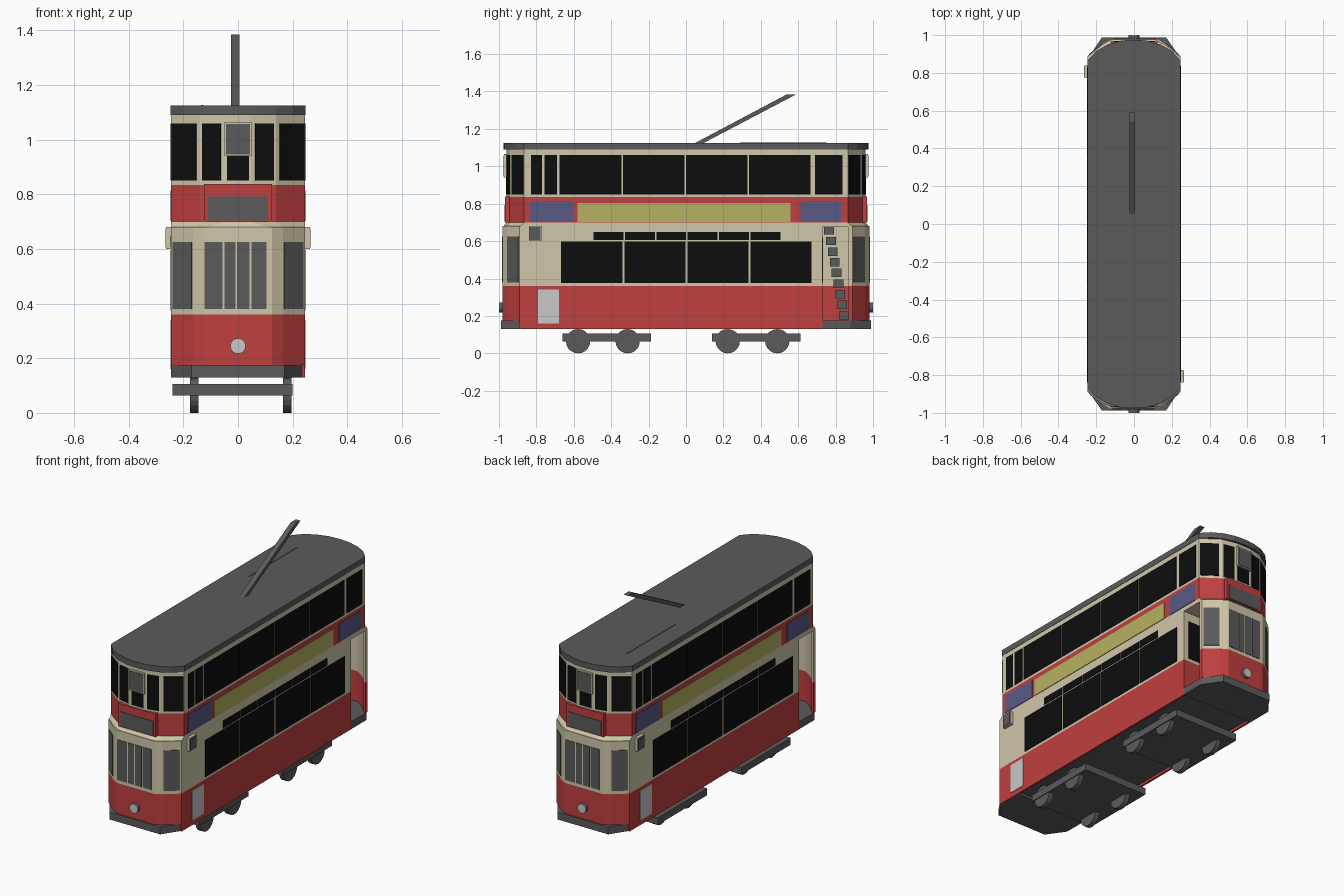
import bpy, bmesh, math
from mathutils import Vector, Matrix

cube = bpy.data.objects.get("Cube")
if cube:
    bpy.data.objects.remove(cube, do_unlink=True)


def material(name, r, g, b):
    m = bpy.data.materials.new(name)
    m.use_nodes = True
    m.diffuse_color = (r, g, b, 1)
    m.node_tree.nodes["Principled BSDF"].inputs["Base Color"].default_value = (r, g, b, 1)
    return m


RED = material("red_paint", .53, .05, .05)
CREAM = material("cream_paint", .63, .57, .40)
GREY = material("dark_grey", .105, .105, .105)
BLACK = material("black_glass", .004, .004, .004)
YELLOW = material("yellow_panel", .47, .44, .12)
BLUE = material("blue_panel", .10, .10, .24)
WHITE = material("pale_grey", .58, .58, .58)


def finish(name, bm, mat):
    bmesh.ops.recalc_face_normals(bm, faces=bm.faces)
    me = bpy.data.meshes.new(name)
    bm.to_mesh(me)
    bm.free()
    me.materials.append(mat)
    ob = bpy.data.objects.new(name, me)
    bpy.context.collection.objects.link(ob)
    return ob


def prism(name, plan, z0, z1, mat, top=None):
    """Vertical prism over a plan outline, optionally lofted to another outline."""
    bm = bmesh.new()
    lo = [bm.verts.new((x, y, z0)) for x, y in plan]
    hi = [bm.verts.new((x, y, z1)) for x, y in (top or plan)]
    n = len(lo)
    bm.faces.new(lo)
    bm.faces.new(hi)
    for i in range(n):
        j = (i + 1) % n
        bm.faces.new((lo[i], lo[j], hi[j], hi[i]))
    return finish(name, bm, mat)


def box(name, x0, x1, y0, y1, z0, z1, mat):
    return prism(name, [(x0, y0), (x1, y0), (x1, y1), (x0, y1)], z0, z1, mat)


def slab(name, p, q, z0, z1, mat, out=.003, inset=.002):
    """Upright plate on the plan line p-q, facing away from the centre."""
    p, q = Vector(p), Vector(q)
    d = (q - p).normalized()
    n = Vector((d.y, -d.x))
    if n.dot(p + q) < 0:
        n = -n
    return prism(name, [p - n * inset, q - n * inset, q + n * out, p + n * out], z0, z1, mat)


def cylinder(name, r, depth, loc, axis, mat, seg=20):
    bm = bmesh.new()
    bmesh.ops.create_cone(bm, cap_ends=True, segments=seg, radius1=r, radius2=r, depth=depth)
    rot = Matrix.Rotation(math.pi / 2, 4, axis)
    bmesh.ops.transform(bm, matrix=Matrix.Translation(loc) @ rot, verts=bm.verts)
    return finish(name, bm, mat)


def full_plan(half):
    """Closed outline from the +x half of one end, listed from side to middle."""
    end = half + [(-x, y) for x, y in reversed(half)]
    return end + [(-x, -y) for x, y in end]


W = .245
CAB = [(W, .89), (.165, .957), (.125, .98)]
UPPER = [(W, .865), (.14, .94), (.05, .96)]
ROOF = [(.247, .865), (.2, .915), (.14, .95), (.07, .97), (.02, .975)]

# Lower saloon, upper deck and roof
box("saloon_lower_panel", -W + .005, W - .005, -.73, .73, .15, .36, RED)
box("saloon_floor", -W + .006, W - .006, -.73, .73, .145, .16, GREY)
box("saloon_window_band", -W, W, -.73, .73, .36, .68, CREAM)
prism("canopy", full_plan(CAB), .675, .70, CREAM, full_plan(UPPER))
prism("upper_deck_panel", full_plan(UPPER), .70, .835, RED)
prism("upper_deck_window_band", full_plan(UPPER), .835, 1.09, CREAM)
prism("roof", full_plan(ROOF), 1.09, 1.125, GREY)
box("roof_strip", -.133, -.127, .29, .75, 1.124, 1.128, GREY)


# Everything below repeats, turned half a circle about the middle
for s in (1, -1):
    def P(x, y):
        return (s * x, s * y)

    def side(name, y0, y1, z0, z1, mat, out=.003):
        slab(name, P(W, y0), P(W, y1), z0, z1, mat, out)

    def end(name, x0, x1, y, z0, z1, mat, out=.003, inset=.002):
        slab(name, P(x0, y), P(x1, y), z0, z1, mat, out, inset)

    # Side skirt, stair wall and platform
    slab("side_skirt", P(W, -.89), P(W, .73), .13, .36, RED, 0, .012)
    slab("stair_wall", P(W, -.89), P(W, -.73), .36, .68, CREAM, 0, .012)
    base = [(W, .73), (W, .88), (.17, .988), (-.17, .988), (-W + .004, .88), (-W + .004, .73)]
    prism("end_platform", [P(x, y) for x, y in base], .13, .175, GREY)

    # Thin cab walls with grey panes
    ring = CAB + [(-x, y) for x, y in reversed(CAB)]
    for a, b in zip(ring, ring[1:]):
        slab("cab_lower_wall", P(*a), P(*b), .175, .36, RED, 0, .012)
        slab("cab_upper_wall", P(*a), P(*b), .36, .68, CREAM, 0, .012)
    slab("door_post_lower", P(W, .87), P(W, .89), .175, .36, RED, 0, .012)
    slab("door_post_upper", P(W, .87), P(W, .89), .36, .68, CREAM, 0, .012)
    for m in (1, -1):
        a, b = Vector(P(m * CAB[0][0], CAB[0][1])), Vector(P(m * CAB[1][0], CAB[1][1]))
        slab("cab_corner_pane", a.lerp(b, .08), a.lerp(b, .95), .38, .625, GREY)
    for x0, x1 in ((.057, .123), (.01, .05), (-.042, .004), (-.105, -.05)):
        end("cab_front_pane", x0, x1, .98, .38, .625, GREY)

    # Side windows
    for i in range(4):
        y = -.667 + .337 * i
        side("saloon_window", y, y + .327, .375, .597, BLACK)
        side("upper_window", y - .008, y + .321, .85, 1.06, BLACK)
    for i in range(6):
        y = -.495 + .168 * i
        side("vent_window", y, y + .16, .605, .65, BLACK)
    for y0, y1 in ((-.83, -.77), (-.757, -.69), (.69, .838)):
        side("upper_small_window", y0, y1, .85, 1.06, BLACK)

    # Painted side panels and door plate
    side("long_panel", -.58, .56, .702, .805, YELLOW)
    side("front_short_panel", -.835, -.602, .702, .815, BLUE)
    side("rear_short_panel", .612, .83, .702, .815, BLUE)
    side("door_plate", -.79, -.68, .16, .34, WHITE)

    # Side lamp box
    side("side_box", -.84, -.772, .6, .68, CREAM, .018)
    slab("side_box_face", P(W + .018, -.836), P(W + .018, -.777), .605, .675, GREY)

    # Upper deck end windows, one per facet
    for m in (1, -1):
        pts = [Vector(P(m * x, y)) for x, y in UPPER]
        slab("upper_corner_window", pts[0].lerp(pts[1], .04), pts[0].lerp(pts[1], .88), .85, 1.06, BLACK)
        slab("upper_end_window", pts[1].lerp(pts[2], .1), pts[1].lerp(pts[2], .86), .85, 1.06, BLACK)
    end("upper_middle_window", -.04, .04, .96, .85, .94, BLACK)

    # Route box, destination board and headlamp
    end("route_box", -.05, .05, .96, .94, 1.065, CREAM, .012)
    end("route_box_face", -.044, .044, .972, .946, 1.058, GREY)
    end("destination_board", -.125, .125, .96, .70, .838, RED, .007, .03)
    end("destination_board_face", -.11, .11, .967, .705, .792, GREY)
    cylinder("headlamp", .028, .03, (0, s * .982, .245), 'X', GREY)
    cylinder("headlamp_glass", .028, .004, (0, s * .998, .245), 'X', WHITE)

    # Bulkhead door window and lower panel behind the open platform
    end("bulkhead_lower", -W + .012, W, .73, .175, .36, RED, .002)
    end("bulkhead_window", .03, .21, .73, .38, .62, BLACK)

    # Stairs climbing from the platform
    for i in range(9):
        t = i / 8
        y, z = .845 - .08 * t, .18 + .455 * t
        q = [P(-.225, y - .026), P(-.07, y - .026), P(-.07, y + .026), P(-.225, y + .026)]
        prism("stair_step", q, z, z + .045, GREY)

# Trucks and wheels
for y0 in (-.66, .14):
    box("truck_frame", -.24, .2, y0, y0 + .473, .063, .105, GREY)
    for dy in (.083, .348):
        for x in (-.16, .18):
            cylinder("wheel", .065, .03, (x, y0 + dy, .065), 'Y', GREY)

# Trolley pole: a side profile swept across its width
bm = bmesh.new()
profile = [(.04, 1.12), (.085, 1.12), (.59, 1.385), (.54, 1.385)]
rows = [[bm.verts.new((x, y, z)) for y, z in profile] for x in (-.025, .006)]
for row in rows:
    bm.faces.new(row)
for i in range(4):
    j = (i + 1) % 4
    bm.faces.new((rows[0][i], rows[0][j], rows[1][j], rows[1][i]))
finish("trolley_pole", bm, GREY)
